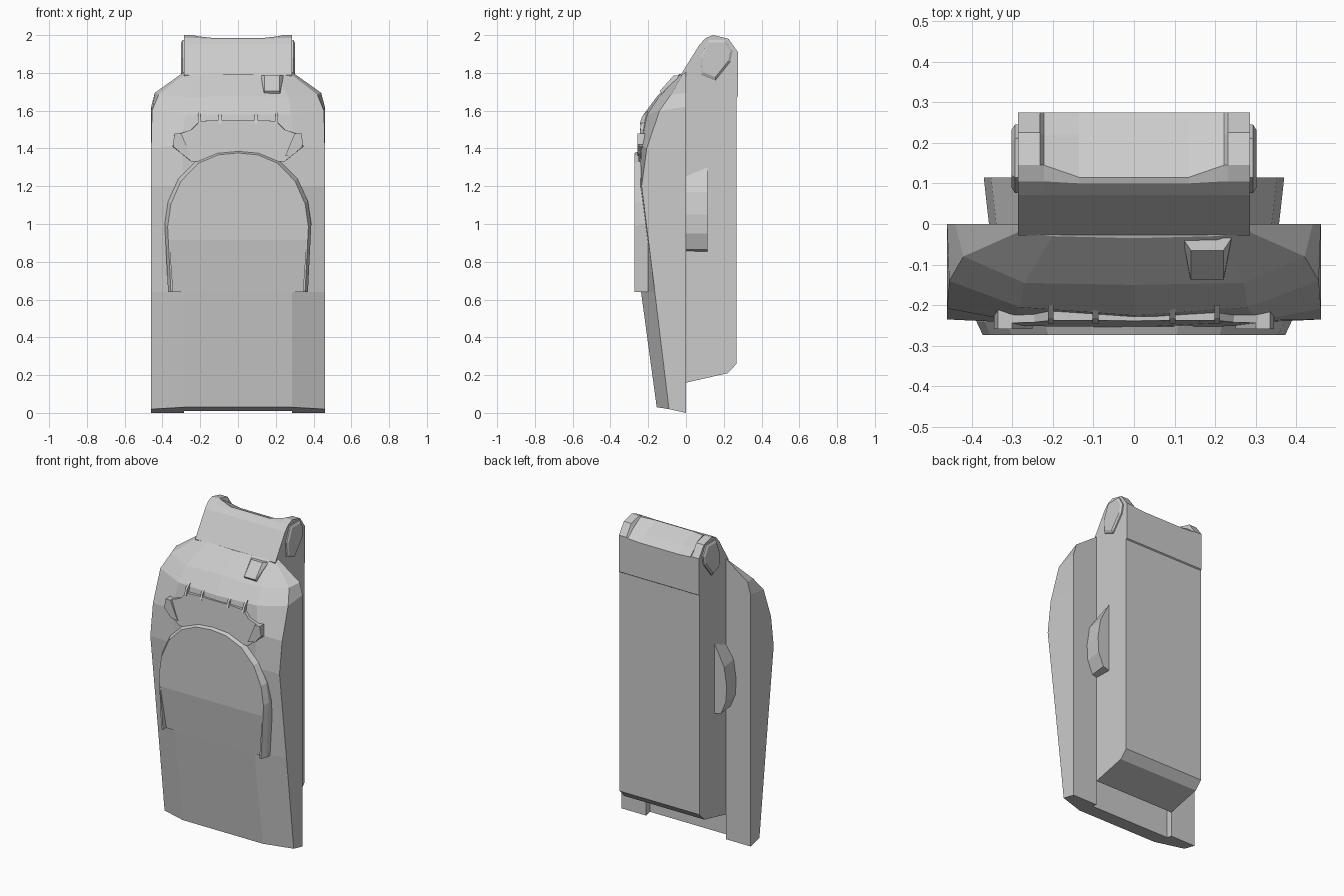
import bpy, bmesh

if "Cube" in bpy.data.objects:
    bpy.data.objects.remove(bpy.data.objects["Cube"])


def finish(name, bm):
    bmesh.ops.remove_doubles(bm, verts=bm.verts, dist=0.0005)
    bmesh.ops.recalc_face_normals(bm, faces=bm.faces)
    mesh = bpy.data.meshes.new(name)
    bm.to_mesh(mesh)
    bm.free()
    ob = bpy.data.objects.new(name, mesh)
    bpy.context.collection.objects.link(ob)
    return ob


def loft(name, rings):
    """Skin a list of equal-length closed rings and cap both ends."""
    bm = bmesh.new()
    vs = [[bm.verts.new(p) for p in r] for r in rings]
    n = len(rings[0])
    for a, b in zip(vs, vs[1:]):
        for i in range(n):
            j = (i + 1) % n
            bm.faces.new((a[i], a[j], b[j], b[i]))
    bm.faces.new(vs[0])
    bm.faces.new(vs[-1])
    return finish(name, bm)


def mirrored(half):
    """Close a half ring (centre point last) across x = 0."""
    return half + [(-x, y, z) for x, y, z in reversed(half[:-1])]


def hull(name, pts):
    bm = bmesh.new()
    bmesh.ops.convex_hull(bm, input=[bm.verts.new(p) for p in pts])
    return finish(name, bm)


def carve(ob, cutter):
    cutter.hide_render = True
    cutter.hide_viewport = True
    mod = ob.modifiers.new("carve", 'BOOLEAN')
    mod.object = cutter
    mod.solver = 'EXACT'


# Front shell: half cross-sections running from back corner to front centre
sections = [
    [(.46, 0, 0), (.46, -.09, .02), (.285, -.155, .03), (0, -.155, .03)],
    [(.46, 0, .64), (.46, -.165, .64), (.285, -.238, .64), (0, -.238, .64)],
    [(.46, 0, 1.2), (.46, -.235, 1.2), (.285, -.243, 1.2), (0, -.243, 1.2)],
    [(.46, 0, 1.4), (.46, -.208, 1.4), (.3, -.238, 1.42), (0, -.243, 1.42)],
    [(.46, 0, 1.62), (.455, -.14, 1.6), (.28, -.205, 1.58), (0, -.225, 1.58)],
    [(.44, 0, 1.695), (.42, -.08, 1.685), (.27, -.145, 1.67), (0, -.15, 1.68)],
    [(.285, 0, 1.805), (.285, -.02, 1.79), (.2, -.03, 1.795), (0, -.035, 1.795)],
]
shell = loft("front_shell", [mirrored(s) for s in sections])

# Shallow slot in the back of the shell, under the rear box
carve(shell, hull("slot_cutter", [(x, y, z) for x in (-.285, .285)
                                  for y in (-.04, .1) for z in (-.1, .3)]))

# Rear box: side profile swept across x, raised pads at the top corners
TOPS = {
    "pad": [(.275, 1.91), (.225, 1.98), (.145, 2.0), (.105, 1.985)],
    "step": [(.275, 1.905), (.22, 1.95), (.145, 1.995), (.105, 1.985)],
    "dip": [(.275, 1.9), (.22, 1.935), (.115, 1.985), (.1, 1.98)],
}


def box_ring(x, kind):
    prof = [(0, .16), (.22, .21), (.268, .26), (.268, 1.67), (.275, 1.675)] \
        + TOPS[kind] + [(.072, 1.95), (-.028, 1.79), (0, 1.7)]
    return [(x, y, z) for y, z in prof]


half_box = [(.285, "pad"), (.232, "pad"), (.222, "step"), (.135, "dip")]
loft("rear_box", [box_ring(-x, k) for x, k in half_box]
     + [box_ring(x, k) for x, k in reversed(half_box)])

# Arched front plate with tapered rim; its face slopes back into the shell below
arch = [(.37, .64), (.388, 1.0), (.37, 1.12), (.315, 1.24), (.22, 1.335),
        (.11, 1.38), (0, 1.39)]


def arch_ring(y, inset):
    return mirrored([(x * (1 - inset), y, z if z < .7 else z - inset * .35)
                     for x, z in arch])


plate = loft("front_plate", [arch_ring(-.2, 0), arch_ring(-.24, 0), arch_ring(-.273, .04)])
carve(plate, hull("plate_cutter", [(s * x, y, z) for s in (-1, 1) for x, y, z in
                                   ((.34, -.234, .6), (.34, -.35, .6),
                                    (.365, -.276, .94), (.365, -.35, .94))]))

# Raised yoke above the plate
yoke = [(0, 1.37), (.22, 1.33), (.25, 1.33), (.35, 1.41), (.34, 1.47), (.25, 1.5),
        (.205, 1.545), (.1, 1.55), (0, 1.55)]


def yoke_ring(lift, s):
    half = [(x * s, -.252 - lift + max(0, z - 1.42) * .12 + x * .01, z)
            for x, z in yoke]
    return half + [(-x, y, z) for x, y, z in reversed(half[1:-1])]


loft("yoke", [yoke_ring(-.05, 1), yoke_ring(.002, .98)])

for s, side in ((1, "right"), (-1, "left")):
    # Lamp block at the end of the yoke
    hull("lamp_" + side, [(s * x, y, z) for x, z in
                          ((.25, 1.36), (.3, 1.37), (.345, 1.42), (.335, 1.48), (.3, 1.48))
                          for y in (-.21, -.258)])
    # Small ribs on the upper edge of the yoke
    for i, x in enumerate((.095, .205)):
        hull(f"rib_{side}_{i}", [(s * (x + dx), y, z) for dx in (-.007, .007)
                                 for y, z in ((-.2, 1.53), (-.245, 1.53), (-.232, 1.57), (-.2, 1.6))])
    # D-shaped side grip
    grip = [(.27, .85), (.33, .865), (.365, .95), (.37, 1.05), (.352, 1.17), (.285, 1.3), (.27, 1.3)]
    loft("side_grip_" + side, [
        [(s * (x - .014), -.01, z if z < 1.2 else z - .03) for x, z in grip],
        [(s * x, .115, z) for x, z in grip]])
    # Bevelled side knob at the top of the box
    knob = [(.115, 1.975), (.21, 1.975), (.245, 1.915), (.235, 1.86),
            (.155, 1.76), (.08, 1.79), (.076, 1.88)]
    loft("side_knob_" + side, [
        [(s * x, .16 + (y - .16) * k, 1.88 + (z - 1.88) * k) for y, z in knob]
        for x, k in ((.27, 1), (.293, 1), (.301, .85))])

# Single lug on the shoulder slope
hull("shoulder_lug",
     [(.18 + sx * w, y, z) for sx in (-1, 1) for w, y, z in
      ((.06, -.035, 1.785), (.045, -.12, 1.68), (.04, -.065, 1.787), (.04, -.138, 1.705))])
